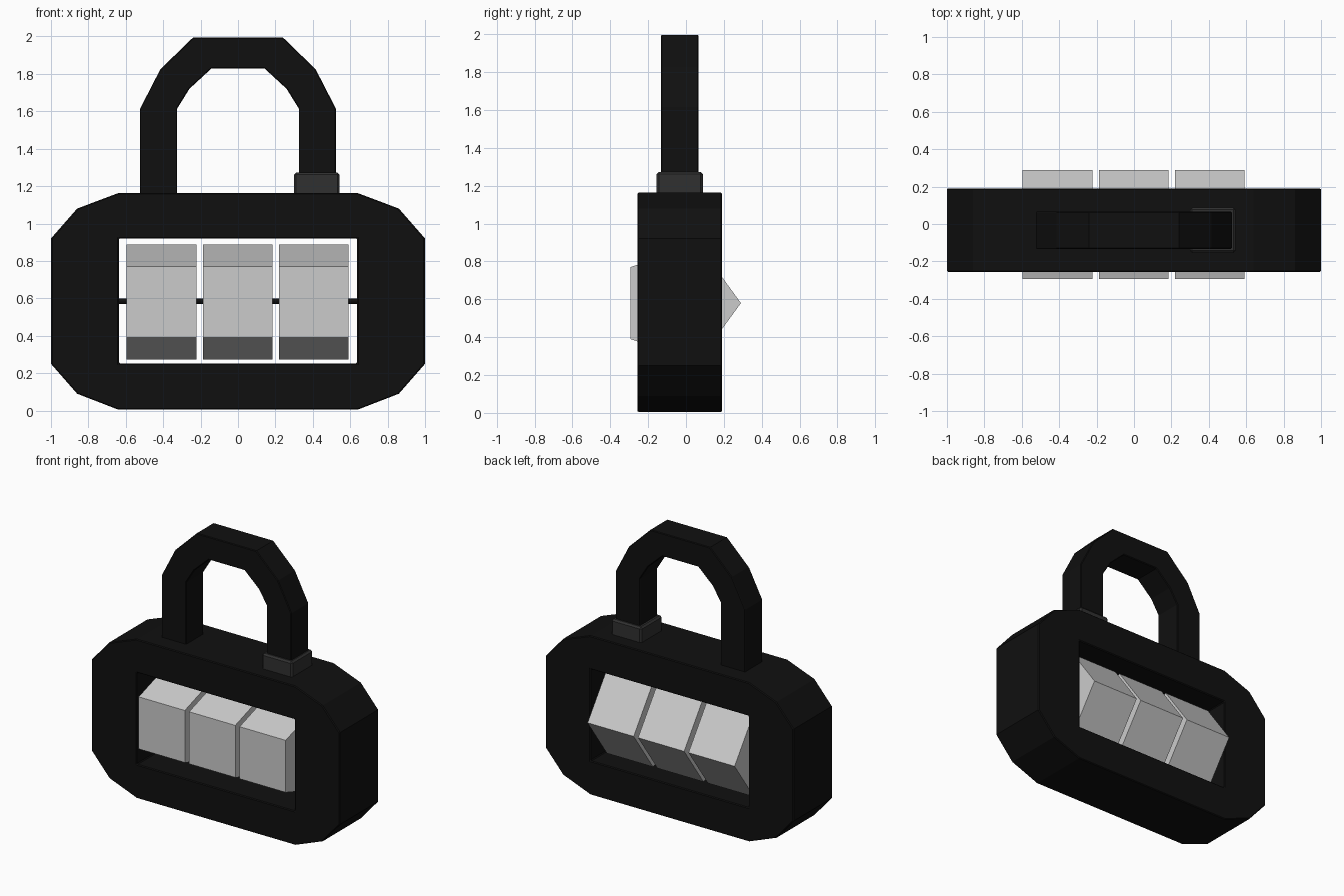
import bpy, bmesh, math

if "Cube" in bpy.data.objects:
    bpy.data.objects.remove(bpy.data.objects["Cube"])

CY = -0.033   # mid-depth of the lock
CZ = 0.58     # height of the dial axis


def material(name, value):
    m = bpy.data.materials.new(name)
    m.diffuse_color = (value, value, value, 1)
    m.use_nodes = True
    m.node_tree.nodes["Principled BSDF"].inputs["Base Color"].default_value = m.diffuse_color
    return m


black = material("black_finish", 0.005)
charcoal = material("charcoal_finish", 0.03)


def prism(name, loops, place, depth, mat=None, bevel=0.0):
    """Fill 2D loops (later loops are holes) and extrude them by the depth vector."""
    bm = bmesh.new()
    for loop in loops:
        vs = [bm.verts.new(place(a, b)) for a, b in loop]
        for i, v in enumerate(vs):
            bm.edges.new((v, vs[(i + 1) % len(vs)]))
    bmesh.ops.triangle_fill(bm, edges=bm.edges[:], use_beauty=True)
    ret = bmesh.ops.extrude_face_region(bm, geom=bm.faces[:], use_keep_orig=True)
    top = [g for g in ret["geom"] if isinstance(g, bmesh.types.BMVert)]
    bmesh.ops.translate(bm, verts=top, vec=depth)
    bmesh.ops.recalc_face_normals(bm, faces=bm.faces[:])
    me = bpy.data.meshes.new(name)
    bm.to_mesh(me)
    bm.free()
    ob = bpy.data.objects.new(name, me)
    bpy.context.collection.objects.link(ob)
    if mat:
        me.materials.append(mat)
    if bevel:
        mod = ob.modifiers.new("edge_bevel", 'BEVEL')
        mod.width, mod.segments = bevel, 1
        mod.limit_method, mod.angle_limit = 'ANGLE', math.radians(60)
    return ob


def mirrored(right):
    """Close a right-hand half profile across x = 0."""
    return right + [(-x, z) for x, z in reversed(right)]


# Lock body with a window right through it
outline = mirrored([(0.64, 0.005), (0.86, 0.09), (1.0, 0.25),
                    (1.0, 0.92), (0.86, 1.08), (0.64, 1.163)])
window = mirrored([(0.637, 0.252), (0.637, 0.92)])
prism("lock_body", [outline, window], lambda x, z: (x, -0.257, z),
      (0, 0.448, 0), black, 0.006)

# Faceted shackle
outer = [(0.523, 1.1), (0.523, 1.615), (0.415, 1.825), (0.24, 1.995)]
inner = [(0.325, 1.1), (0.325, 1.615), (0.26, 1.72), (0.143, 1.828)]
arch = (outer + [(-x, z) for x, z in reversed(outer)]
        + [(-x, z) for x, z in inner] + inner[::-1])
prism("shackle", [arch], lambda x, z: (x, CY - 0.1, z), (0, 0.2, 0), black, 0.005)

# Collar around the right shackle leg
h = 0.122
prism("shackle_collar", [[(-h, -h), (h, -h), (h, h), (-h, h)]],
      lambda x, y: (0.421 + x, CY + y, 1.15), (0, 0, 0.123), charcoal, 0.012)

# Three five-sided number dials
R = 0.323
pentagon = [(R * math.cos(math.tau * i / 5), R * math.sin(math.tau * i / 5))
            for i in range(5)]
for i in range(3):
    x0 = -0.595 + 0.407 * i
    prism(f"dial_{i + 1}", [pentagon], lambda y, z: (x0, CY + y, CZ + z), (0.372, 0, 0))

# Axle carrying the dials
bpy.ops.mesh.primitive_cylinder_add(vertices=12, radius=0.015, depth=1.3,
                                    location=(0, CY, CZ + 0.005),
                                    rotation=(0, math.pi / 2, 0))
axle = bpy.context.object
axle.name = "dial_axle"
axle.data.materials.append(black)
